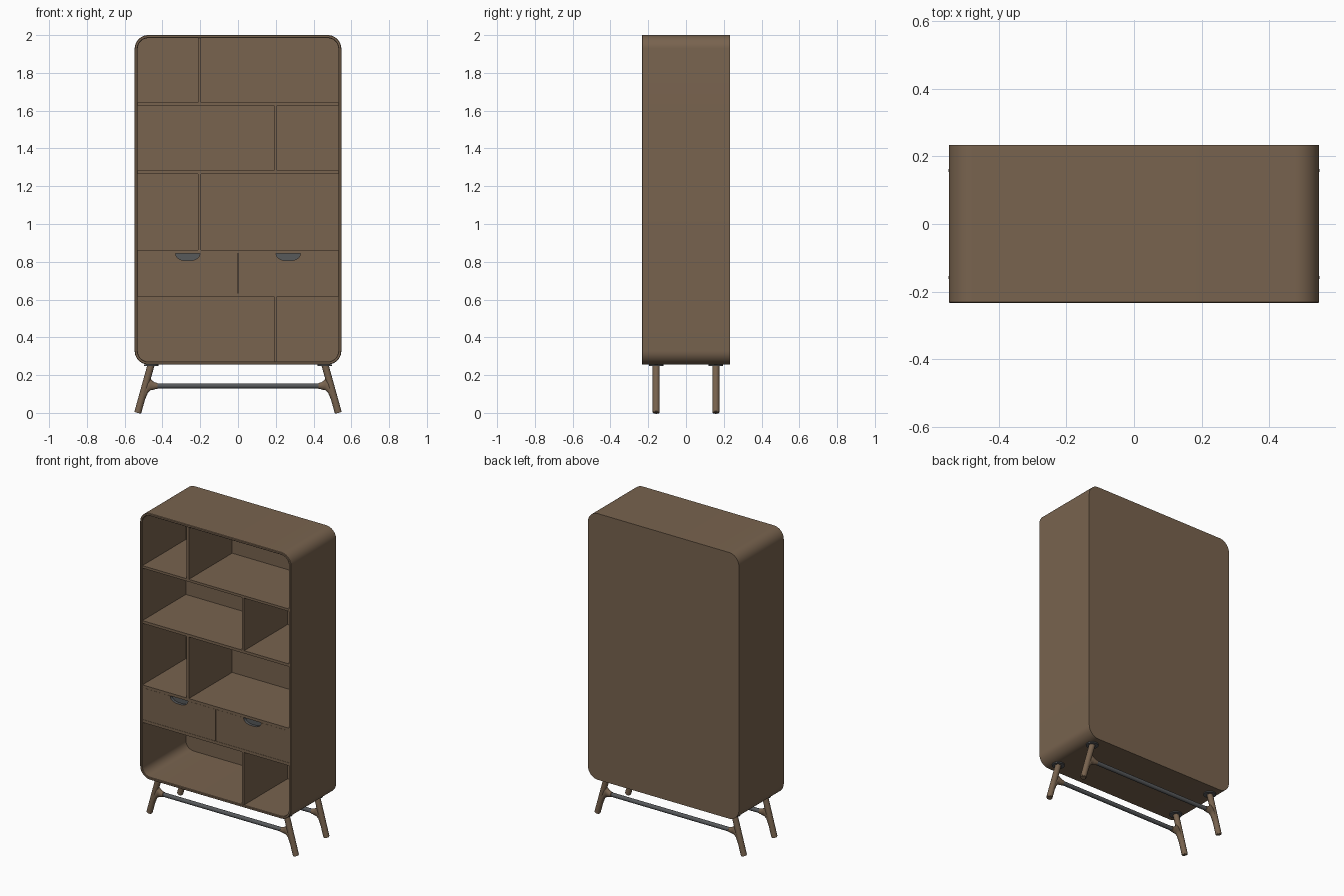
import bpy, bmesh, math
from mathutils import Vector

if "Cube" in bpy.data.objects:
    bpy.data.objects.remove(bpy.data.objects["Cube"])


def material(name, rgb):
    m = bpy.data.materials.new(name)
    m.diffuse_color = (*rgb, 1)
    m.use_nodes = True
    m.node_tree.nodes["Principled BSDF"].inputs["Base Color"].default_value = m.diffuse_color
    return m


WOOD = material("brown wood", (0.188, 0.125, 0.077))
METAL = material("grey metal", (0.095, 0.1, 0.105))


def finish(name, bm, mat, smooth=False):
    bmesh.ops.recalc_face_normals(bm, faces=bm.faces)
    me = bpy.data.meshes.new(name)
    bm.to_mesh(me)
    bm.free()
    ob = bpy.data.objects.new(name, me)
    bpy.context.collection.objects.link(ob)
    me.materials.append(mat)
    if smooth:
        bpy.ops.object.select_all(action='DESELECT')
        ob.select_set(True)
        bpy.context.view_layer.objects.active = ob
        bpy.ops.object.shade_smooth_by_angle(angle=math.radians(35))
    return ob


def loft(name, rings, mat, smooth=True):
    """Skin a list of equal-length closed rings and cap both ends."""
    bm = bmesh.new()
    vs = [[bm.verts.new(p) for p in r] for r in rings]
    n = len(vs[0])
    for a, b in zip(vs, vs[1:]):
        for i in range(n):
            j = (i + 1) % n
            bm.faces.new((a[i], a[j], b[j], b[i]))
    bm.faces.new(vs[0])
    bm.faces.new(vs[-1])
    return finish(name, bm, mat, smooth)


def box(name, x0, x1, y0, y1, z0, z1, mat=WOOD):
    ring = lambda z: [(x0, y0, z), (x1, y0, z), (x1, y1, z), (x0, y1, z)]
    return loft(name, [ring(z0), ring(z1)], mat, False)


def tube(name, a, b, r, mat, sides=24):
    a, b = Vector(a), Vector(b)
    d = (b - a).normalized()
    u = Vector((0, 1, 0)) if abs(d.y) < 0.9 else Vector((1, 0, 0))
    v = d.cross(u)
    ang = [2 * math.pi * i / sides for i in range(sides)]
    ring = lambda c: [c + r * (u * math.cos(t) + v * math.sin(t)) for t in ang]
    return loft(name, [ring(a), ring(b)], mat)


# cabinet shell: one rounded-rectangle loft, around the rim and into the hollow
HX, HY, Z0, Z1, RAD, T = 0.547, 0.234, 0.256, 2.0, 0.072, 0.016


def rounded(inset, y, seg=12):
    r, pts = RAD - inset, []
    cx = HX - RAD
    corners = [(cx, Z1 - RAD), (-cx, Z1 - RAD), (-cx, Z0 + RAD), (cx, Z0 + RAD)]
    for k, (x, z) in enumerate(corners):
        for i in range(seg + 1):
            t = math.pi / 2 * (k + i / seg)
            pts.append((x + r * math.cos(t), y, z + r * math.sin(t)))
    return pts


loft("cabinet_shell", [rounded(i, y) for i, y in (
    (0, HY), (0, -HY + 0.003), (0.003, -HY), (T - 0.003, -HY),
    (T, -HY + 0.003), (T, HY - T))], WOOD)

# shelves and staggered upright dividers
IX, FRONT, BACK = HX - T, -HY + 0.003, HY - T
levels = [(0.616, 0.635), (0.844, 0.862), (1.265, 1.283), (1.627, 1.643)]
for n, (a, b) in enumerate(levels):
    box(f"shelf_{n + 1}", -IX, IX, FRONT, BACK, a, b)
for n, (x, a, b) in enumerate([(0.198, Z0 + T, 0.616), (-0.203, 0.862, 1.265),
                               (0.198, 1.283, 1.627), (-0.203, 1.643, Z1 - T)]):
    box(f"divider_{n + 1}", x - 0.008, x + 0.008, FRONT, BACK, a, b)

# drawer fronts with grey half-moon finger pulls cut into the top edge
for s, side in ((-1, "left"), (1, "right")):
    xa, xb = sorted((s * 0.0015, s * IX))
    drawer = box(f"drawer_front_{side}", xa, xb, FRONT, FRONT + 0.025, 0.636, 0.8435)
    drawer.data.materials.append(METAL)
    arc = [math.pi * (1 + i / 24) for i in range(25)]
    prof = [(s * 0.266 + 0.064 * math.copysign(abs(math.cos(t)) ** 0.75, math.cos(t)),
             0.844 - 0.038 * abs(math.sin(t))) for t in arc]
    prof += [(prof[-1][0], 0.86), (prof[0][0], 0.86)]
    cutter = loft("pull_cutter", [[(x, y, z) for x, z in prof]
                                  for y in (FRONT - 0.02, FRONT + 0.018)], WOOD, False)
    cutter.data.materials.append(METAL)
    for p in cutter.data.polygons:
        p.material_index = 1
    cutter.hide_render = True
    mod = drawer.modifiers.new("pull", 'BOOLEAN')
    mod.operation, mod.solver, mod.object = 'DIFFERENCE', 'EXACT', cutter
    bpy.context.view_layer.objects.active = drawer
    bpy.ops.object.modifier_apply(modifier=mod.name)
    bpy.data.objects.remove(cutter)

# splayed legs, each with a flared branch that holds a metal rod
branch = [(0.424, 0.143, 0.012), (0.427, 0.143, 0.016), (0.440, 0.143, 0.018),
          (0.452, 0.145, 0.024), (0.462, 0.150, 0.030), (0.478, 0.138, 0.034),
          (0.495, 0.098, 0.034)]
for y, row in ((-0.158, "front"), (0.158, "back")):
    for s, side in ((-1, "left"), (1, "right")):
        tube(f"{row}_leg_{side}", (s * 0.461, y, 0.252), (s * 0.530, y, 0.004), 0.0185, WOOD)
        tube(f"{row}_foot_pad_{side}", (s * 0.530, y, 0.005), (s * 0.5315, y, 0.0), 0.0165, WOOD)
        loft(f"{row}_leg_branch_{side}",
             [[(s * x, y + min(h, 0.0165) * math.cos(t), z + h * math.sin(t))
               for t in [2 * math.pi * i / 20 for i in range(20)]]
              for x, z, h in branch], WOOD)
        tube(f"{row}_mount_plate_{side}", (s * 0.460, y, 0.249), (s * 0.460, y, 0.257),
             0.038, METAL)
    tube(f"{row}_rod", (-0.43, y, 0.143), (0.43, y, 0.143), 0.0135, METAL)
